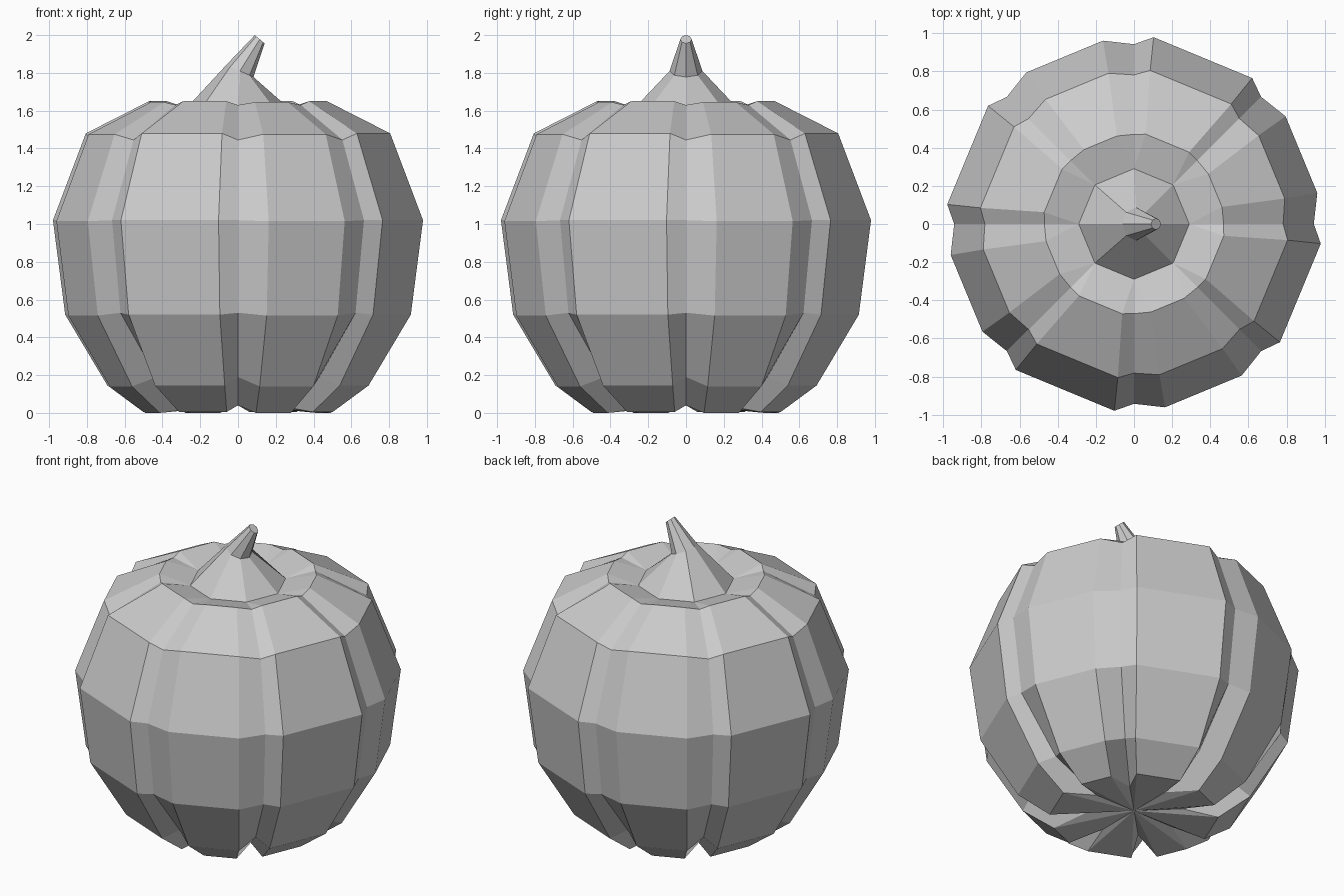
import bpy, bmesh
from math import radians, sin, cos, pi

if "Cube" in bpy.data.objects:
    bpy.data.objects.remove(bpy.data.objects["Cube"])


def finish(name, bm):
    bmesh.ops.recalc_face_normals(bm, faces=bm.faces)
    mesh = bpy.data.meshes.new(name)
    bm.to_mesh(mesh)
    bm.free()
    obj = bpy.data.objects.new(name, mesh)
    bpy.context.collection.objects.link(obj)
    return obj


def bridge(bm, a, b):
    n = len(a)
    for i in range(n):
        j = (i + 1) % n
        bm.faces.new((a[i], a[j], b[j], b[i]))


# Ribbed body: eight grooves, each with a near and a far shoulder (mirrored alternately)
# ridge radius, ridge z, groove radius, groove z, near angle, far angle
PROFILE = [
    (0.505, 0.005, 0.29, 0.04, 6.8, 11.0),
    (0.695, 0.145, 0.61, 0.19, 5.8, 9.6),
    (0.92, 0.52, 0.88, 0.53, 6.0, 9.6),
    (0.985, 1.02, 0.943, 1.02, 6.0, 9.6),
    (0.81, 1.48, 0.782, 1.445, 6.0, 9.6),
    (0.475, 1.65, 0.47, 1.63, 7.5, 11.0),
]
bm = bmesh.new()
rings = []
for r, z, gr, gz, near, far in PROFILE:
    ring = []
    for k in range(8):
        before, after = (near, far) if k % 2 == 0 else (far, near)
        for off in (-before, 0, after):
            a = radians(45 * k + off)
            if off == 0:
                rr, zz = gr, gz
            else:
                rr, zz = (r, z) if abs(off) == near else (r * 0.99, z - 0.005)
            ring.append(bm.verts.new((rr * cos(a), rr * sin(a), zz)))
    rings.append(ring)
for lower, upper in zip(rings, rings[1:]):
    bridge(bm, lower, upper)

# Sunken base of the body
centre = bm.verts.new((0, 0, 0.04))
for i in range(24):
    bm.faces.new((rings[0][i], centre, rings[0][(i + 1) % 24]))

# Dished shoulder running in to the stem
inner = [bm.verts.new((0.29 * cos(k * pi / 4), 0.29 * sin(k * pi / 4), 1.595))
         for k in range(8)]
top = rings[-1]
for k in range(8):
    n = (k + 1) % 8
    a, b, c, d = top[3*k+1], top[3*k+2], top[3*n], top[3*n+1]
    bm.faces.new((a, b, inner[k]))
    bm.faces.new((b, c, inner[n], inner[k]))
    bm.faces.new((c, d, inner[n]))
finish("pumpkin_body", bm)

# Leaning eight-sided stem: centre x, centre z, x radius, y radius, tilt
bm = bmesh.new()
loops = []
for cx, cz, rx, ry, tilt in [(0, 1.595, 0.29, 0.29, 0),
                             (0.01, 1.81, 0.072, 0.087, 0.032),
                             (0.115, 1.978, 0.026, 0.03, 0.022)]:
    loops.append([bm.verts.new((cx + rx * cos(k * pi / 4), ry * sin(k * pi / 4),
                                cz - tilt * cos(k * pi / 4))) for k in range(8)])
for lower, upper in zip(loops, loops[1:]):
    bridge(bm, lower, upper)
bm.faces.new(loops[-1])
finish("stem", bm)
